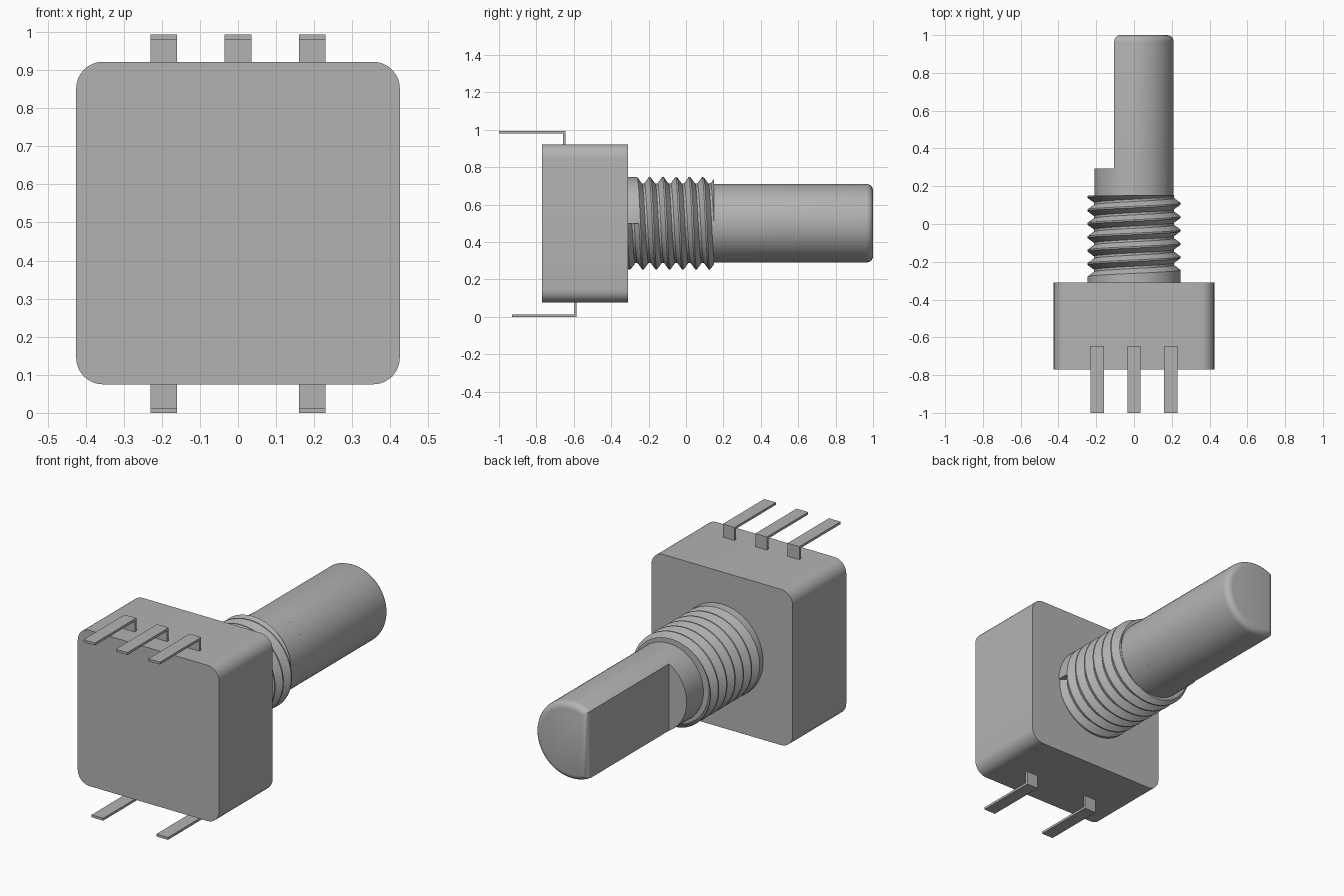
import bpy, bmesh
from math import sin, cos, pi, acos
from mathutils import Vector

cube = bpy.data.objects.get("Cube")
if cube:
    bpy.data.objects.remove(cube)

AXIS_Z = 0.5          # height of the shaft axis
FACE_Y = -0.31        # rear face of the housing, where the bushing starts
THREAD_END = 0.15
SHAFT_R = 0.21

grey = bpy.data.materials.new("plain grey")
grey.use_nodes = True
tone = (0.45, 0.45, 0.45, 1)
grey.diffuse_color = tone
grey.node_tree.nodes["Principled BSDF"].inputs["Base Color"].default_value = tone


def finish(bm, name, angle=30):
    """Turn a bmesh into a shaded object."""
    bmesh.ops.recalc_face_normals(bm, faces=bm.faces)
    mesh = bpy.data.meshes.new(name)
    bm.to_mesh(mesh)
    bm.free()
    mesh.materials.append(grey)
    obj = bpy.data.objects.new(name, mesh)
    bpy.context.collection.objects.link(obj)
    bpy.ops.object.select_all(action='DESELECT')
    obj.select_set(True)
    bpy.context.view_layer.objects.active = obj
    bpy.ops.object.shade_smooth_by_angle(angle=angle * pi / 180)
    return obj


def prism(points, direction):
    """Extrude a closed outline along a direction."""
    bm = bmesh.new()
    face = bm.faces.new([bm.verts.new(p) for p in points])
    new = bmesh.ops.extrude_face_region(bm, geom=[face])["geom"]
    if face.is_valid is False or len(bm.faces) < len(points) + 2:
        bm.faces.new([v for v in bm.verts if v not in new])
    bmesh.ops.translate(bm, vec=direction, verts=[v for v in new if isinstance(v, bmesh.types.BMVert)])
    return bm


# Housing: rounded square block
def housing():
    w, z0, z1, y0, r = 0.425, 0.075, 0.922, -0.77, 0.07
    pts = []
    for k, (cx, cz) in enumerate([(w - r, z1 - r), (r - w, z1 - r), (r - w, z0 + r), (w - r, z0 + r)]):
        for s in range(9):
            a = (k + s / 8) * pi / 2
            pts.append((cx + r * cos(a), y0, cz + r * sin(a)))
    finish(prism(pts, (0, FACE_Y - y0, 0)), "housing")


# Bent pins: L-shaped strips
def pin(name, x, z_root, z_tip, y_bend, y_tip):
    t, w = 0.013, 0.07
    s = 1 if z_tip > z_root else -1
    outline = [(y_bend, z_root), (y_bend, z_tip), (y_tip, z_tip), (y_tip, z_tip - s * t),
               (y_bend - t, z_tip - s * t), (y_bend - t, z_root)]
    finish(prism([(x - w / 2, y, z) for y, z in outline], (w, 0, 0)), name)


# Threaded bushing: helical groove cut from a plain collar
def bushing():
    n, pitch, crest, root = 64, 0.071, 0.247, 0.212
    start_y = -0.283
    h = pitch / 2
    section = [(-h, crest), (-h + 0.004, crest), (-0.006, root),
               (0.006, root), (h - 0.004, crest), (h, crest)]
    bm = bmesh.new()

    def row(i, cut):
        a = pi / 2 + 2 * pi * i / n
        verts = []
        for off, r in section:
            r = r if cut else crest
            verts.append(bm.verts.new((r * sin(a), start_y + pitch * i / n + off, AXIS_Z + r * cos(a))))
        return verts

    rows = [row(i, False) for i in range(-2 * n, 1)] + [row(i, True) for i in range(8 * n)]
    for a, b in zip(rows, rows[1:]):
        for k in range(len(section) - 1):
            bm.faces.new((a[k], a[k + 1], b[k + 1], b[k]))
    bmesh.ops.remove_doubles(bm, verts=bm.verts, dist=0.00005)
    # trim both ends square and cap them
    for y, side in ((FACE_Y - 0.02, -1), (THREAD_END, 1)):
        bmesh.ops.bisect_plane(bm, geom=bm.verts[:] + bm.edges[:] + bm.faces[:],
                               plane_co=(0, y, 0), plane_no=(0, side, 0), clear_outer=True)
        rim = [e for e in bm.edges if e.is_boundary and all(abs(v.co.y - y) < 0.0005 for v in e.verts)]
        bmesh.ops.edgeloop_fill(bm, edges=rim)
    finish(bm, "threaded_bushing", 25)


# Shaft: round neck and a D-shaped grip with a rounded end
def arc(a0, a1, n, y):
    return [(SHAFT_R * cos(a0 + (a1 - a0) * i / n), y, AXIS_Z + SHAFT_R * sin(a0 + (a1 - a0) * i / n))
            for i in range(n + 1)]


def shaft():
    step_y, tip_y, flat_x = 0.295, 1.0, -0.105
    neck = arc(0, 2 * pi, 64, 0.1)[:-1]
    finish(prism(neck, (0, step_y - 0.1, 0)), "shaft_neck")
    half = acos(flat_x / SHAFT_R)
    bm = prism(arc(-half, half, 44, step_y), (0, tip_y - step_y, 0))
    tip = [e for e in bm.edges if all(v.co.y > tip_y - 0.001 for v in e.verts)]
    bmesh.ops.bevel(bm, geom=tip, offset=0.035, segments=5, profile=0.5, affect='EDGES')
    finish(bm, "shaft_grip")


housing()
bushing()
shaft()
for label, x in (("right", -0.195), ("middle", 0), ("left", 0.195)):
    pin("upper_pin_" + label, x, 0.91, 0.993, -0.645, -1.0)
    if x:
        pin("lower_pin_" + label, x, 0.09, 0.0, -0.585, -0.93)
